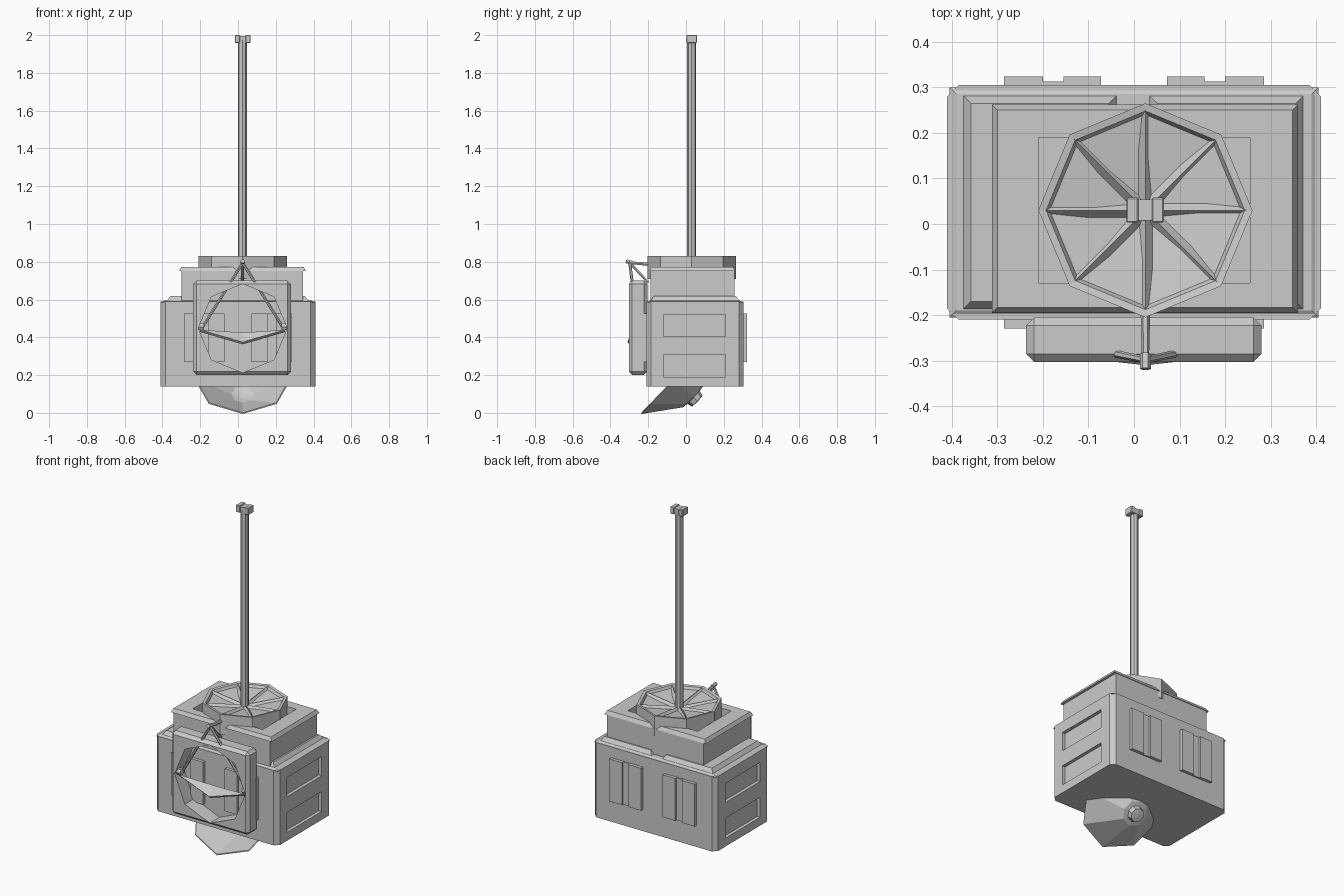
import bpy, bmesh, math
from mathutils import Vector, Matrix

if "Cube" in bpy.data.objects:
    bpy.data.objects.remove(bpy.data.objects["Cube"])

CX = 0.025  # centre line of the upper parts


def finish(name, bm, smooth=None):
    bmesh.ops.recalc_face_normals(bm, faces=bm.faces)
    me = bpy.data.meshes.new(name)
    bm.to_mesh(me)
    bm.free()
    ob = bpy.data.objects.new(name, me)
    bpy.context.collection.objects.link(ob)
    if smooth:
        bpy.ops.object.select_all(action='DESELECT')
        ob.select_set(True)
        bpy.context.view_layer.objects.active = ob
        bpy.ops.object.shade_smooth_by_angle(angle=math.radians(smooth))
    return ob


def box(name, lo, hi, bevel=0.0, vertical=False):
    bm = bmesh.new()
    bmesh.ops.create_cube(bm, size=1)
    for v in bm.verts:
        v.co = Vector([l + (c + 0.5) * (h - l) for l, h, c in zip(lo, hi, v.co)])
    if bevel:
        edges = [e for e in bm.edges if not vertical
                 or abs(e.verts[0].co.z - e.verts[1].co.z) > 1e-4]
        bmesh.ops.bevel(bm, geom=edges, offset=bevel, segments=1, affect='EDGES')
    return finish(name, bm)


def cut(ob, cutter):
    m = ob.modifiers.new('cut', 'BOOLEAN')
    m.object = cutter
    m.solver = 'EXACT'
    cutter.hide_render = True
    cutter.hide_viewport = True


def frustum(name, lo, hi, z0, z1, inset):
    """Box whose top is inset from its base."""
    bm = bmesh.new()
    rings = []
    for z, i in ((z0, 0), (z1, inset)):
        a, b, c, d = lo[0] + i, hi[0] - i, lo[1] + i, hi[1] - i
        rings.append([bm.verts.new((x, y, z)) for x, y in ((a, c), (b, c), (b, d), (a, d))])
    bm.faces.new(rings[0])
    bm.faces.new(rings[1])
    for k in range(4):
        n = (k + 1) % 4
        bm.faces.new((rings[0][k], rings[0][n], rings[1][n], rings[1][k]))
    return finish(name, bm)


def lathe(name, profile, mat=Matrix(), sides=8):
    """Closed revolve of (radius, height) points around local z."""
    bm = bmesh.new()
    rings = []
    for r, z in profile:
        if r == 0:
            rings.append([bm.verts.new((0, 0, z))] * sides)
        else:
            rings.append([bm.verts.new((r * math.cos(k * math.tau / sides),
                                        r * math.sin(k * math.tau / sides), z))
                          for k in range(sides)])
    for a, b in zip(rings, rings[1:]):
        for k in range(sides):
            n = (k + 1) % sides
            bm.faces.new(list(dict.fromkeys((a[k], a[n], b[n], b[k]))))
    bm.transform(mat)
    return finish(name, bm)


def rod(name, a, b, r0, r1=None, sides=6):
    a, b = Vector(a), Vector(b)
    mat = Matrix.Translation(a) @ (b - a).to_track_quat('Z', 'Y').to_matrix().to_4x4()
    return lathe(name, [(0, 0), (r0, 0), (r1 or r0, (b - a).length), (0, (b - a).length)], mat, sides)


# main body with recessed side windows
body = box('body', (-0.41, -0.21, 0.14), (0.41, 0.305, 0.59), 0.025, True)
for s in (-1, 1):
    for z0, z1 in ((0.19, 0.31), (0.405, 0.52)):
        x = sorted((s * 0.39, s * 0.45))
        cut(body, box('window_cutter', (x[0], -0.12, z0), (x[1], 0.21, z1)))

# raised lids on the body top
frustum('body_top', (-0.405, -0.205), (0.405, 0.3), 0.585, 0.595, 0.015)
for x0, x1 in ((-0.378, -0.035), (0.03, 0.375)):
    frustum('lid', (x0, -0.19), (x1, 0.285), 0.59, 0.618, 0.02)

# paired doors front and back, each with a sunken middle strip
for face, side in ((0.305, 1), (-0.21, -1)):
    for s in (-1, 1):
        for a, b, d in ((0.072, 0.155, 0.019), (0.155, 0.2, 0.008), (0.2, 0.285, 0.019)):
            x = sorted((s * a, s * b))
            y = sorted((face - side * 0.005, face + side * d))
            box('door', (x[0], y[0], 0.27), (x[1], y[1], 0.525))

# upper housing with flared roof and square pit
housing = box('upper_housing', (-0.298, -0.188, 0.59), (0.345, 0.258, 0.755))
roof = frustum('roof', (-0.312, -0.195), (0.36, 0.262), 0.75, 0.772, 0.012)
pit = box('pit_cutter', (CX - 0.235, -0.13, 0.72), (CX + 0.23, 0.19, 0.85))
cut(housing, pit)
cut(roof, pit)

# ribbed octagonal drum
centre = Matrix.Translation((CX, 0.03, 0))
lathe('drum', [(0, 0.71), (0.235, 0.71), (0.235, 0.83), (0.218, 0.827), (0.21, 0.812),
               (0, 0.785), ], centre)
for k in range(8):
    bm = bmesh.new()
    prof = [(0.01, 0.035, 0.80, 0.77), (0.222, 0.012, 0.828, 0.80)]
    ends = [[bm.verts.new(p) for p in ((r, -w, zb), (r, w, zb), (r, 0, zt))]
            for r, w, zt, zb in prof]
    bm.faces.new(ends[0])
    bm.faces.new(ends[1])
    for i in range(3):
        j = (i + 1) % 3
        bm.faces.new((ends[0][i], ends[0][j], ends[1][j], ends[1][i]))
    bm.transform(centre @ Matrix.Rotation(k * math.tau / 8, 4, 'Z'))
    finish('drum_rib', bm)

# mast and its two-block tip
rod('mast', (CX - 0.002, 0.03, 0.77), (CX - 0.002, 0.03, 1.975), 0.024, sides=8)
box('tip_core', (0, 0.008, 1.962), (0.05, 0.054, 1.995))
for x in (-0.017, 0.039):
    box('tip_block', (x, 0.003, 1.958), (x + 0.027, 0.058, 2.0), 0.003)

# front panel with octagonal opening and a side groove
panel = box('front_panel', (-0.237, -0.303, 0.2), (0.28, -0.205, 0.7), 0.018)
hole = lathe('opening_cutter', [(0, -0.2), (0.235, -0.2), (0.235, 0.2), (0, 0.2)],
             Matrix.Translation((CX, -0.37, 0.448)) @ Matrix.Rotation(math.pi / 2, 4, 'X'))
hole.data.transform(Matrix.Translation((0, 0.1, 0)))
cut(panel, hole)

# bowed cross visor in the opening
bm = bmesh.new()
pts = [(-0.2, -0.285, 0.44), (CX, -0.31, 0.375), (0.25, -0.285, 0.44), (CX, -0.265, 0.425)]
top = [bm.verts.new(p) for p in pts]
low = [bm.verts.new((x, y + 0.012, z - 0.012)) for x, y, z in pts]
bm.faces.new((top[0], top[1], top[3]))
bm.faces.new((top[1], top[2], top[3]))
bm.faces.new((low[0], low[3], low[1]))
bm.faces.new((low[1], low[3], low[2]))
for i in range(4):
    j = (i + 1) % 4
    bm.faces.new((top[i], top[j], low[j], low[i]))
finish('visor', bm)

# strut tripod above the opening
apex = (CX, -0.298, 0.795)
for s in (-1, 1):
    rod('side_strut', apex, (CX + s * 0.215, -0.255, 0.45), 0.008)
    rod('pivot', (CX + s * 0.205, -0.275, 0.455), (CX + s * 0.24, -0.275, 0.455), 0.02)
rod('top_strut', apex, (CX, -0.17, 0.785), 0.008, 0.011)
rod('back_strut', apex, (CX, -0.2, 0.69), 0.008)
rod('apex_knob', (CX, -0.318, 0.803), (CX, -0.285, 0.795), 0.012)

# tilted octagonal scoop with hub beneath the body
axis = Vector((0, 0.72, -0.69))
tilt = (Matrix.Translation((CX, -0.064, 0.181))
        @ axis.to_track_quat('Z', 'Y').to_matrix().to_4x4())
lathe('scoop', [(0, 0.135), (0.06, 0.12), (0.25, 0), (0.255, 0.004), (0.075, 0.14),
                (0, 0.15)], tilt)
lathe('scoop_hub', [(0, 0.13), (0.05, 0.13), (0.04, 0.172), (0, 0.175)], tilt)
